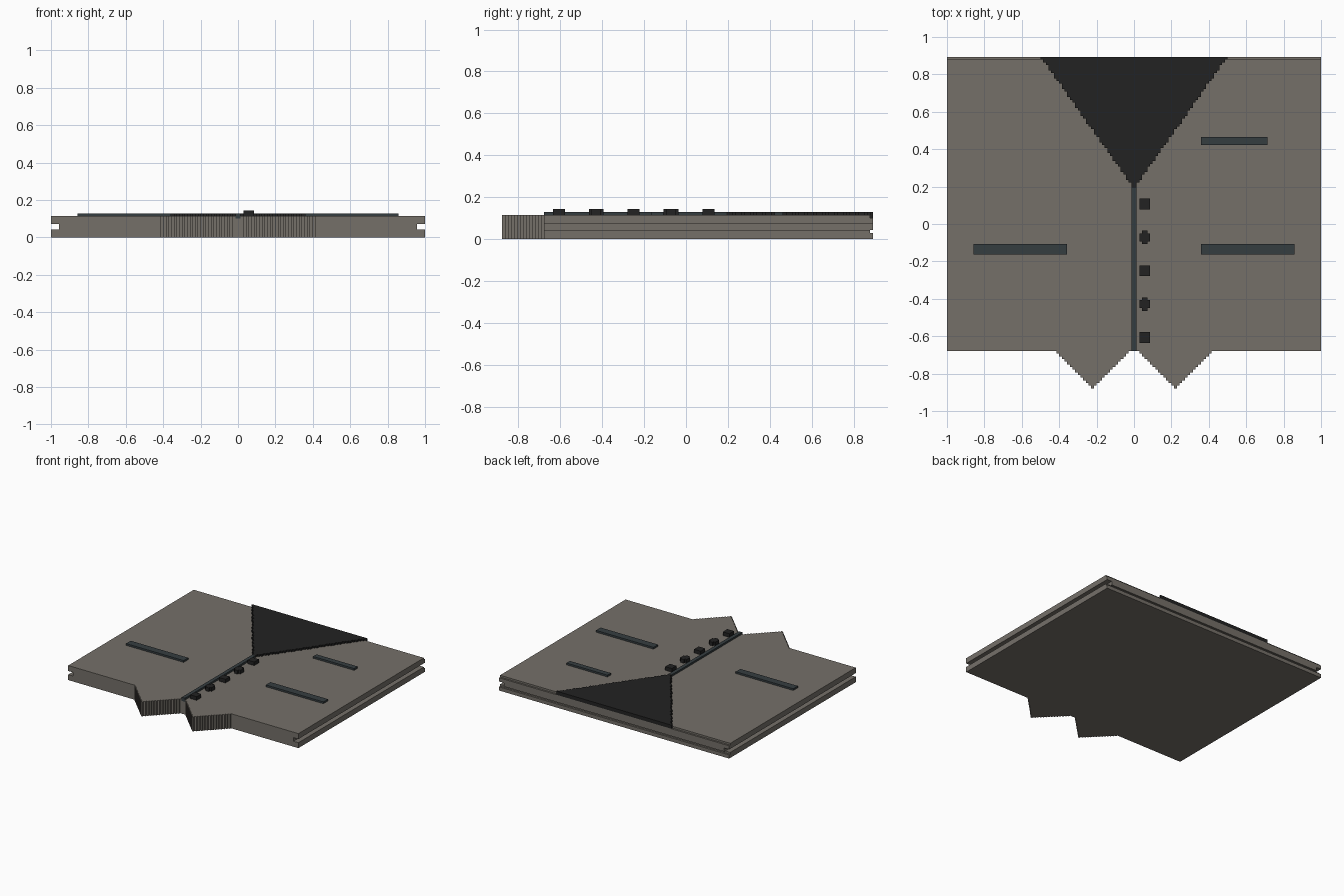
import bpy, bmesh

if "Cube" in bpy.data.objects:
    bpy.data.objects.remove(bpy.data.objects["Cube"])

V = 2 / 140  # the model sits on a grid, 140 cells wide


def material(name, rgb):
    m = bpy.data.materials.new(name)
    lin = [((c / 255 + 0.055) / 1.055) ** 2.4 for c in rgb]
    m.diffuse_color = (*lin, 1)
    m.use_nodes = True
    m.node_tree.nodes["Principled BSDF"].inputs["Base Color"].default_value = m.diffuse_color
    return m


CLOTH = material("warm grey cloth", (117, 112, 105))
TRIM = material("dark slate trim", (53, 61, 64))
BLACK = material("soft black", (34, 34, 34))


def prism(name, outline, z0, z1, mat):
    """Extrude a flat outline (in grid cells) from z0 to z1."""
    bm = bmesh.new()
    face = bm.faces.new([bm.verts.new((x * V, y * V, z0 * V)) for x, y in outline])
    top = bmesh.ops.extrude_face_region(bm, geom=[face])["geom"]
    bmesh.ops.translate(bm, vec=(0, 0, (z1 - z0) * V),
                        verts=[g for g in top if isinstance(g, bmesh.types.BMVert)])
    bmesh.ops.recalc_face_normals(bm, faces=bm.faces)
    mesh = bpy.data.meshes.new(name)
    bm.to_mesh(mesh)
    bm.free()
    mesh.materials.append(mat)
    ob = bpy.data.objects.new(name, mesh)
    bpy.context.collection.objects.link(ob)
    return ob


def box(name, x0, x1, y0, y1, z0, z1, mat):
    return prism(name, [(x0, y0), (x1, y0), (x1, y1), (x0, y1)], z0, z1, mat)


def cut(ob, cutter):
    mod = ob.modifiers.new(cutter.name, "BOOLEAN")
    mod.operation, mod.solver, mod.object = "DIFFERENCE", "EXACT", cutter
    cutter.hide_render = True
    cutter.hide_set(True)


# Body: flat panel with two stepped points on the lower hem
half = [(1, -47.5)]
for i in range(1, 15):
    half += [(1 + i, -46.5 - i), (1 + i, -47.5 - i)]
half += [(15, -62.5), (16, -62.5)]
half = half[:-2]
right = half + [(31 - x, y) for x, y in reversed(half)]
right += [(70, -47.5), (70, 62.5)]
left = [(-x, y) for x, y in reversed(right)]
body = prism("vest_body", right + left, 0, 8, CLOTH)

# Side grooves, back groove, back top step and front channel
for side, s in (("right", 1), ("left", -1)):
    xs = sorted((67 * s, 75 * s))
    cut(body, box(f"{side}_groove_cutter", *xs, -60, 70, 3, 5, CLOTH))
cut(body, box("back_groove_cutter", -75, 75, 61.5, 70, 2, 3, CLOTH))
cut(body, box("back_step_cutter", -75, 75, 61.5, 70, 7, 12, CLOTH))
cut(body, box("front_channel_cutter", -1, 1, -55, 13.5, 7, 12, CLOTH))

# Centre closure strip
box("front_closure", -1, 1, -47.5, 13.5, 7, 9, TRIM)

# Stepped V-shaped neck insert with a lip over the back edge
edge = []
for i in range(49):
    w = 1 + i * 34 // 48
    edge += [(w, 13.5 + i), (w, 14.5 + i)]
prism("neck_insert", edge + [(-x, y) for x, y in reversed(edge)], 8, 9, BLACK)
box("neck_insert_lip", -35, 35, 61.5, 62.5, 7, 8, BLACK)

# Pocket welts
box("left_pocket", -60, -25, -11.5, -7.5, 8, 9, TRIM)
box("right_pocket", 25, 60, -11.5, -7.5, 8, 9, TRIM)
box("chest_pocket", 25, 50, 29.5, 32.5, 8, 9, TRIM)

# Buttons: square and cross-shaped ones alternate down the front
for n in range(5):
    y = 7.5 - 12.5 * n
    if n % 2 == 0:
        box(f"button_{n + 1}", 2, 6, y - 2, y + 2, 8, 10, BLACK)
    else:
        q = [(1, -2.5), (1, -1.5), (2, -1.5), (2, 1.5), (1, 1.5), (1, 2.5)]
        q += [(-a, b) for a, b in reversed(q)]
        prism(f"button_{n + 1}", [(4 + a, y + b) for a, b in q], 8, 10, BLACK)
